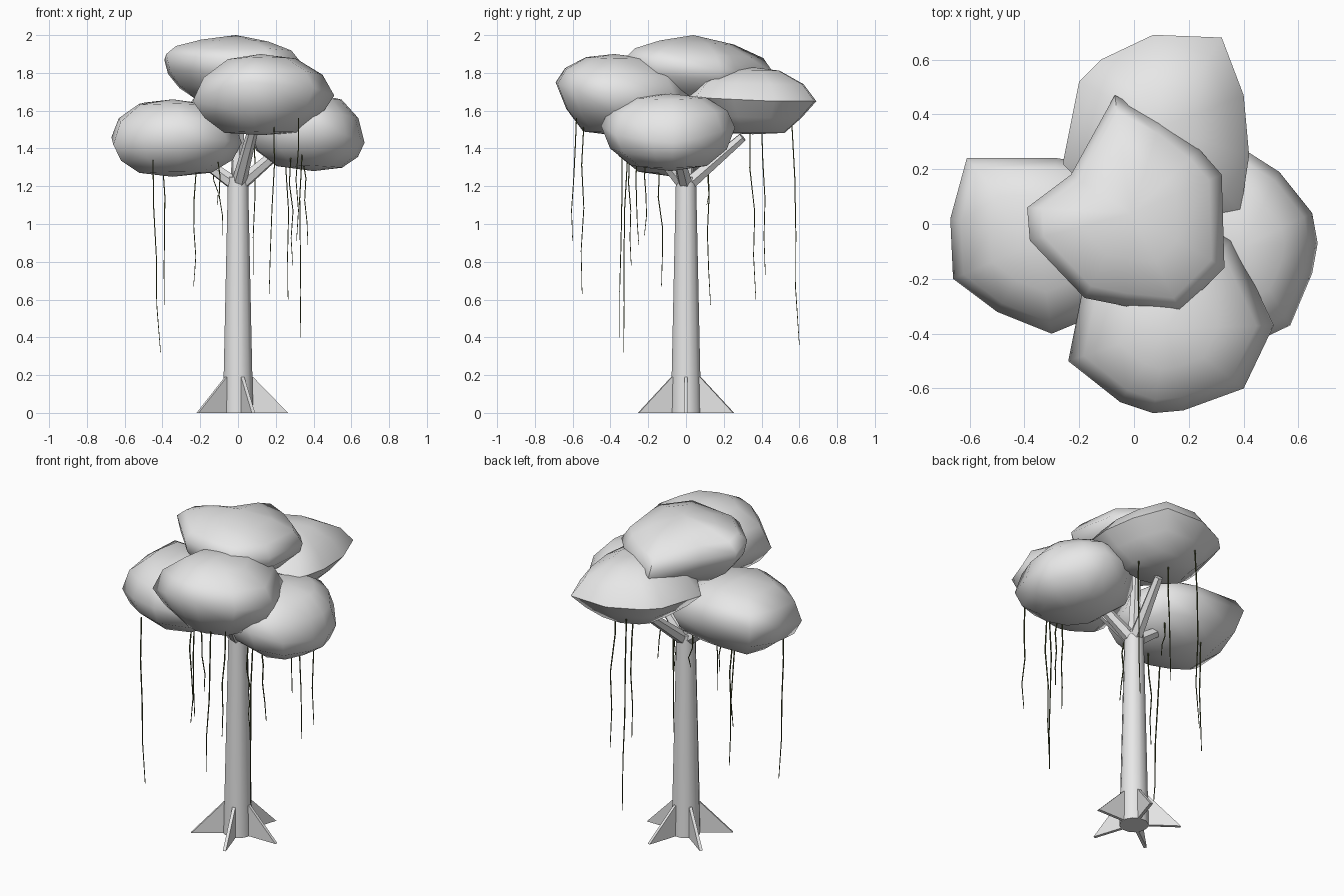
import bpy, bmesh, math, random
from mathutils import Vector

random.seed(4)
cube = bpy.data.objects.get("Cube")
if cube:
    bpy.data.objects.remove(cube, do_unlink=True)


def make_material(name, rgb):
    mat = bpy.data.materials.new(name)
    mat.use_nodes = True
    color = (*rgb, 1)
    mat.diffuse_color = color
    mat.node_tree.nodes["Principled BSDF"].inputs["Base Color"].default_value = color
    return mat


pale_grey = make_material("pale_grey", (0.8, 0.8, 0.8))
dark_olive = make_material("dark_olive", (0.075, 0.09, 0.03))


def finish(bm, name, mat, angle=None):
    bmesh.ops.recalc_face_normals(bm, faces=bm.faces[:])
    mesh = bpy.data.meshes.new(name)
    bm.to_mesh(mesh)
    bm.free()
    obj = bpy.data.objects.new(name, mesh)
    bpy.context.collection.objects.link(obj)
    mesh.materials.append(mat)
    if angle:
        bpy.ops.object.select_all(action='DESELECT')
        obj.select_set(True)
        bpy.context.view_layer.objects.active = obj
        bpy.ops.object.shade_smooth_by_angle(angle=math.radians(angle))
    return obj


def bridge(bm, rings):
    for low, high in zip(rings, rings[1:]):
        n = len(low)
        for i in range(n):
            j = (i + 1) % n
            bm.faces.new((low[i], low[j], high[j], high[i]))


def tube(bm, path, radii, sides):
    """Sweep a round section along a path and cap both ends."""
    axis = (path[-1] - path[0]).normalized()
    u = axis.orthogonal().normalized()
    v = axis.cross(u)
    turns = [math.tau * i / sides for i in range(sides)]
    rings = [[bm.verts.new(p + r * (u * math.cos(t) + v * math.sin(t))) for t in turns]
             for p, r in zip(path, radii)]
    bridge(bm, rings)
    bm.faces.new(rings[0])
    bm.faces.new(rings[-1])


# Leaf clump sections: (share of the rim's reach, share of the way to the pole)
ROUND = [(.56, -.88), (.87, -.5), (1, 0), (.88, .5), (.55, .88)]
OVAL = [(.53, -.93), (.82, -.5), (1, 0), (.84, .5), (.48, .89)]
LENS = [(.5, -.96), (.77, -.5), (1, 0), (.8, .5), (.42, .9)]
CAP = [(.5, -.9), (.79, -.6), (.95, -.3), (1, 0), (.86, .42), (.5, .76)]


def leaf_clump(name, section, bottom, top, rim):
    """Loft an uneven rim towards a bottom and a top pole."""
    bm = bmesh.new()
    rim = [Vector(p) for p in rim]
    mid = sum(rim, Vector()) / len(rim)
    rings = []
    for reach, rise in section:
        pole_z = top if rise > 0 else bottom
        ring = []
        for p in rim:
            q = mid.lerp(p, reach)
            q.z = p.z + abs(rise) * (pole_z - p.z)
            ring.append(bm.verts.new(q))
        rings.append(ring)
    bridge(bm, rings)
    for ring, z in ((rings[0], bottom), (rings[-1], top)):
        pole = bm.verts.new((mid.x, mid.y, z))
        for i in range(len(ring)):
            bm.faces.new((ring[i - 1], ring[i], pole))
    finish(bm, name, pale_grey, 70)


leaf_clump("right_leaf_clump", ROUND, 1.25, 1.66, [
    (-.67, .02, 1.46), (-.61, .24, 1.52), (-.28, .24, 1.5), (-.05, .2, 1.45),
    (.02, -.05, 1.43), (-.06, -.3, 1.44), (-.3, -.4, 1.47), (-.5, -.32, 1.45),
    (-.66, -.2, 1.42)])
leaf_clump("left_leaf_clump", ROUND, 1.28, 1.69, [
    (.42, .26, 1.51), (.53, .19, 1.49), (.65, .04, 1.45), (.67, -.07, 1.43),
    (.65, -.18, 1.44), (.57, -.37, 1.47), (.4, -.45, 1.52), (.2, -.38, 1.5),
    (.06, -.2, 1.5), (.05, .05, 1.5), (.2, .22, 1.52)])
leaf_clump("front_leaf_clump", OVAL, 1.47, 1.9, [
    (-.24, -.5, 1.65), (-.19, -.25, 1.68), (-.05, -.04, 1.67), (.2, .02, 1.68),
    (.36, -.05, 1.66), (.51, -.37, 1.68), (.4, -.6, 1.72), (.18, -.68, 1.74),
    (.07, -.69, 1.75), (-.05, -.65, 1.73)])
leaf_clump("back_leaf_clump", LENS, 1.475, 1.83, [
    (.07, .69, 1.65), (.32, .68, 1.65), (.4, .47, 1.65), (.42, .25, 1.66),
    (.39, .05, 1.67), (.1, 0, 1.68), (-.1, .05, 1.67), (-.26, .22, 1.63),
    (-.2, .52, 1.65), (-.12, .6, 1.65)])
leaf_clump("top_leaf_clump", CAP, 1.62, 2.0, [
    (-.07, .47, 1.79), (.1, .38, 1.8), (.24, .27, 1.81), (.32, .18, 1.82),
    (.33, -.16, 1.86), (.17, -.32, 1.88), (-.03, -.3, 1.87), (-.18, -.27, 1.88),
    (-.38, -.06, 1.9), (-.39, .06, 1.87), (-.23, .18, 1.83)])

# Trunk
bm = bmesh.new()
tube(bm, [Vector((0, 0, 0)), Vector((0, 0, 1.25))], [.083, .055], 12)
finish(bm, "trunk", pale_grey, 40)

# Branches up into the clumps
bm = bmesh.new()
for tip in [(-.25, .03, 1.38), (.28, -.06, 1.44), (.09, -.28, 1.54),
            (.07, .3, 1.46), (0, .02, 1.66)]:
    tube(bm, [Vector((0, 0, 1.2)), Vector(tip)], [.04, .026], 6)
finish(bm, "branches", pale_grey, 40)

# Buttress roots: five thin triangular fins
bm = bmesh.new()
for i in range(5):
    a = math.tau * i / 5
    out = Vector((math.cos(a), math.sin(a), 0))
    side = Vector((-out.y, out.x, 0)) * .009
    raised = Vector((0, 0, .19))
    profile = [out * .03, out * .265, out * .08 + raised, out * .03 + raised]
    rings = [[bm.verts.new(p + side * s) for p in profile] for s in (-1, 1)]
    bridge(bm, rings)
    for ring in rings:
        bm.faces.new(ring)
finish(bm, "buttress_roots", pale_grey)

# Hanging vines: top point, then bottom point
VINES = [((-.45, -.31, 1.34), (-.41, -.33, .32)), ((-.4, .11, 1.34), (-.39, .13, .57)),
         ((-.22, -.14, 1.3), (-.235, -.13, .67)), ((-.11, -.21, 1.36), (-.08, -.22, .94)),
         ((.19, -.54, 1.54), (.165, -.55, .63)), ((.25, .34, 1.53), (.265, .37, .6)),
         ((.08, .4, 1.53), (.08, .42, .73)), ((.32, -.58, 1.56), (.31, -.6, .91)),
         ((.34, -.34, 1.38), (.33, -.35, .4)), ((.34, -.26, 1.36), (.37, -.25, .89)),
         ((.02, .56, 1.54), (.02, .6, .36)), ((.28, -.3, 1.36), (.29, -.29, .78)),
         ((-.125, .12, 1.36), (-.11, .11, 1.1))]
bm = bmesh.new()
for start, end in VINES:
    path = [Vector(start).lerp(Vector(end), k / 4) for k in range(5)]
    for p in path[1:-1]:
        p += Vector((random.uniform(-.012, .012), random.uniform(-.012, .012), 0))
    tube(bm, path, [.004, .004, .0035, .003, .002], 4)
finish(bm, "hanging_vines", dark_olive)
